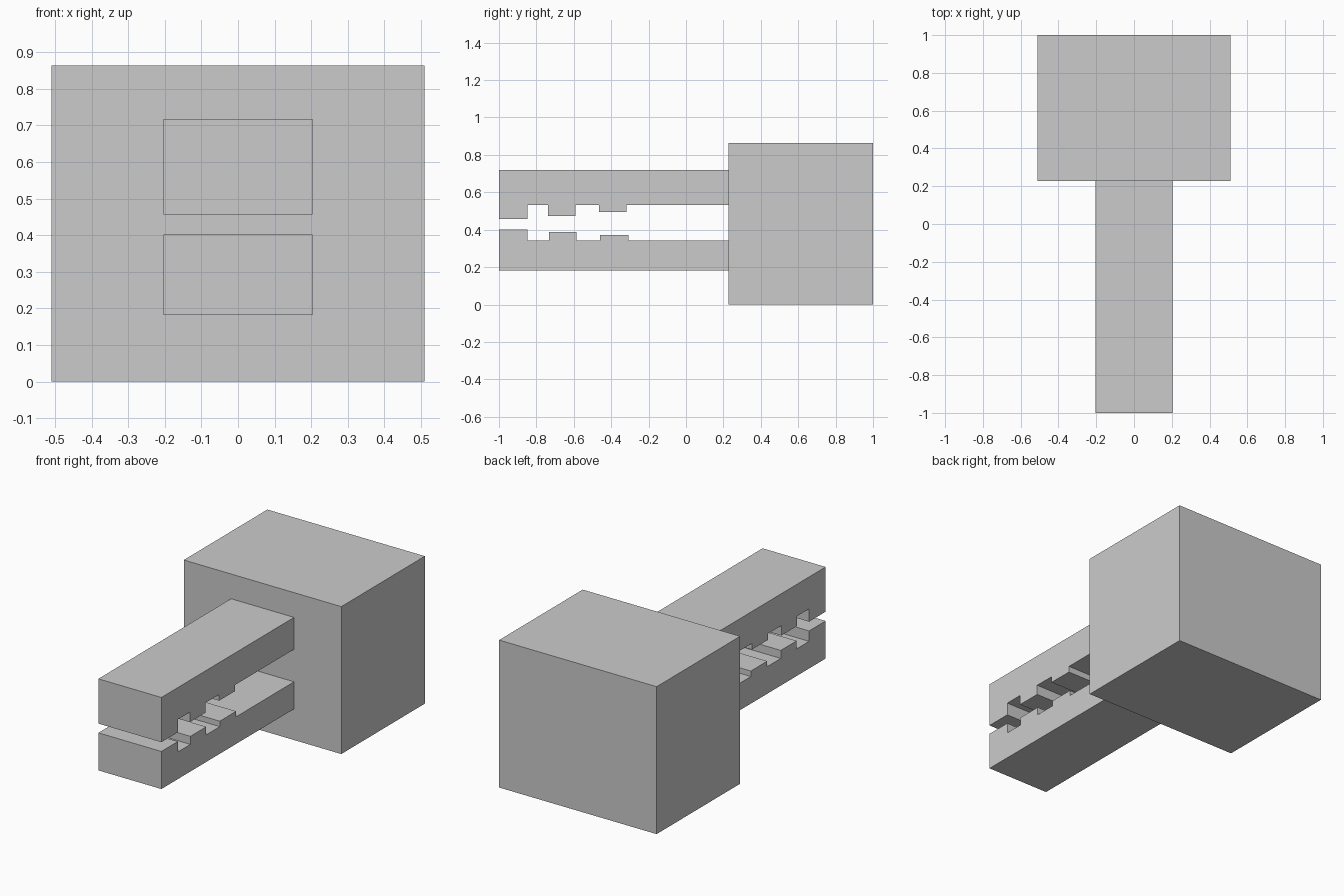
import bpy, bmesh

if "Cube" in bpy.data.objects:
    bpy.data.objects.remove(bpy.data.objects["Cube"])

JAW_HALF = 0.204    # half width of the jaws
BODY_FRONT = 0.227  # y of the body's front face


def extrude_profile(name, profile, half_width):
    """Extrude a (y, z) outline symmetrically along x."""
    bm = bmesh.new()
    face = bm.faces.new([bm.verts.new((-half_width, y, z)) for y, z in profile])
    res = bmesh.ops.extrude_face_region(bm, geom=[face])
    verts = [v for v in res["geom"] if isinstance(v, bmesh.types.BMVert)]
    bmesh.ops.translate(bm, verts=verts, vec=(2 * half_width, 0, 0))
    bmesh.ops.recalc_face_normals(bm, faces=bm.faces)
    mesh = bpy.data.meshes.new(name)
    bm.to_mesh(mesh)
    bm.free()
    obj = bpy.data.objects.new(name, mesh)
    bpy.context.collection.objects.link(obj)
    return obj


def toothed_jaw(name, outer_z, root_z, teeth):
    """Bar with a plain outer side and square teeth (y0, y1, z) on the inner side."""
    profile = [(BODY_FRONT, outer_z), (-1.0, outer_z)]
    for i, (y0, y1, z) in enumerate(teeth):
        if i:
            profile.append((y0, root_z))
        profile += [(y0, z), (y1, z), (y1, root_z)]
    profile.append((BODY_FRONT, root_z))
    return extrude_profile(name, profile, JAW_HALF)


# Rear body block
extrude_profile("body_block", [(BODY_FRONT, 0), (1, 0), (1, 0.863), (BODY_FRONT, 0.863)], 0.51)

# Upper and lower jaws, teeth shrinking toward the body
toothed_jaw("upper_jaw", 0.718, 0.531,
            [(-1, -0.847, 0.456), (-0.737, -0.59, 0.473), (-0.466, -0.317, 0.495)])
toothed_jaw("lower_jaw", 0.182, 0.341,
            [(-1, -0.847, 0.402), (-0.732, -0.585, 0.388), (-0.46, -0.308, 0.373)])
